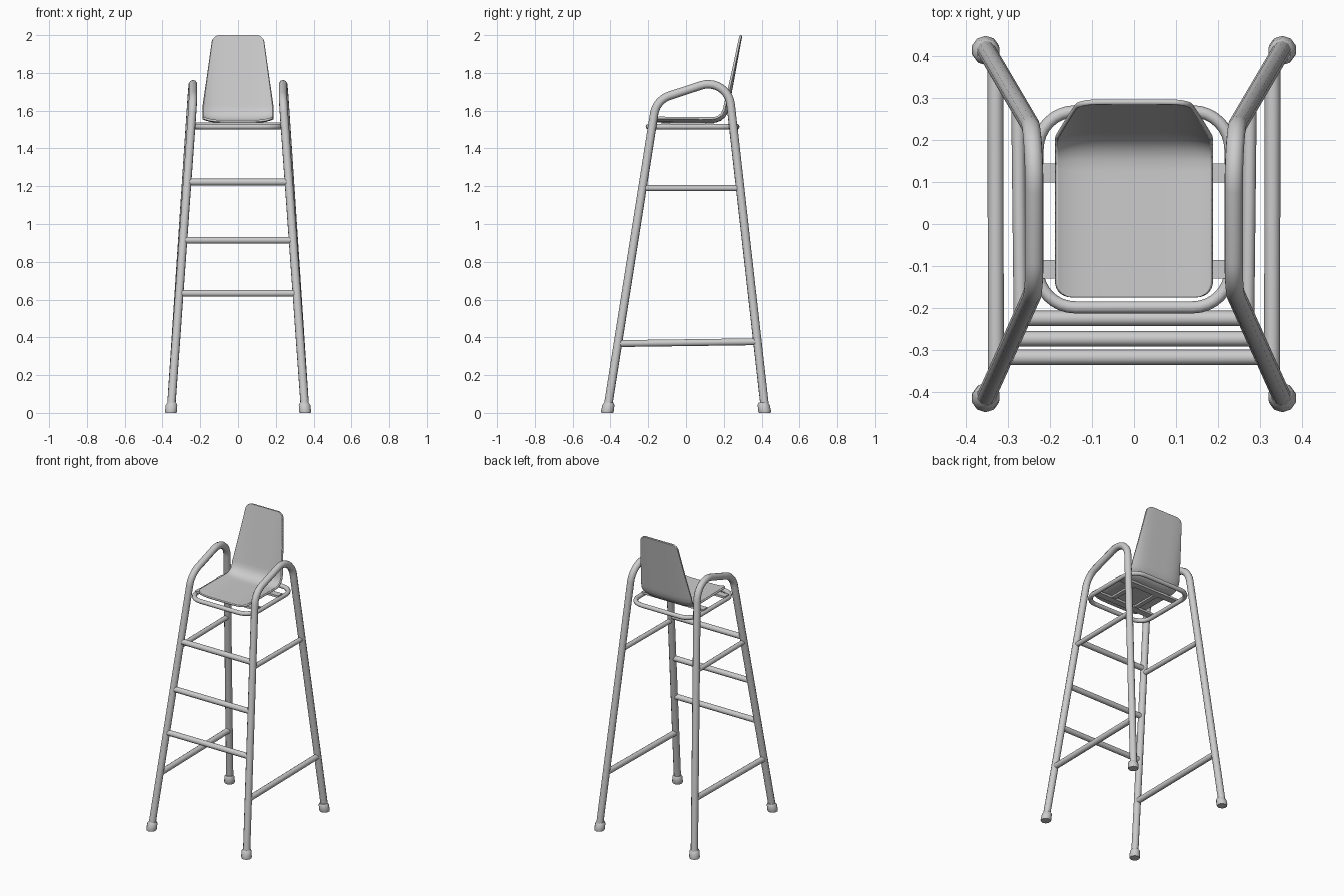
import bpy, bmesh, math
from mathutils import Vector

cube = bpy.data.objects.get("Cube")
if cube:
    bpy.data.objects.remove(cube, do_unlink=True)

grey = bpy.data.materials.new("light_grey")
grey.use_nodes = True
grey.diffuse_color = (0.6, 0.6, 0.6, 1)
grey.node_tree.nodes["Principled BSDF"].inputs["Base Color"].default_value = (0.6, 0.6, 0.6, 1)


def finish(obj, angle=40):
    """Give the part its colour and smooth shading."""
    if not obj.data.materials:
        obj.data.materials.append(grey)
    bpy.ops.object.select_all(action='DESELECT')
    obj.select_set(True)
    bpy.context.view_layer.objects.active = obj
    if obj.type == 'CURVE':
        bpy.ops.object.convert(target='MESH')
        obj = bpy.context.view_layer.objects.active
    bpy.ops.object.shade_smooth_by_angle(angle=math.radians(angle))
    return obj


def add_mesh(name, bm):
    mesh = bpy.data.meshes.new(name)
    bm.to_mesh(mesh)
    bm.free()
    obj = bpy.data.objects.new(name, mesh)
    bpy.context.collection.objects.link(obj)
    return obj


def fillet(points, radius, closed=False, steps=8):
    """Round the corners of a path with arcs."""
    pts = [Vector(p) for p in points]
    out = []
    for i, p in enumerate(pts):
        if not closed and i in (0, len(pts) - 1):
            out.append(p)
            continue
        a = (pts[i - 1] - p).normalized()
        b = (pts[(i + 1) % len(pts)] - p).normalized()
        half = a.angle(b) / 2
        centre = p + (a + b).normalized() * radius / math.sin(half)
        reach = radius / math.tan(half)
        start, end = p + a * reach - centre, p + b * reach - centre
        turn = start.angle(end)
        for k in range(steps + 1):
            t = k / steps
            out.append(centre + (start * math.sin((1 - t) * turn)
                                 + end * math.sin(t * turn)) / math.sin(turn))
    return out


def tube(name, points, radius, closed=False):
    curve = bpy.data.curves.new(name, 'CURVE')
    curve.dimensions = '3D'
    curve.bevel_depth = radius
    curve.bevel_resolution = 3
    curve.use_fill_caps = True
    spline = curve.splines.new('POLY')
    spline.points.add(len(points) - 1)
    for sp, p in zip(spline.points, points):
        sp.co = (*p, 1)
    spline.use_cyclic_u = closed
    obj = bpy.data.objects.new(name, curve)
    bpy.context.collection.objects.link(obj)
    return finish(obj)


def box(name, centre, size):
    bm = bmesh.new()
    bmesh.ops.create_cube(bm, size=1)
    bmesh.ops.scale(bm, vec=size, verts=bm.verts)
    bmesh.ops.translate(bm, vec=centre, verts=bm.verts)
    return finish(add_mesh(name, bm))


def foot(name, x, y):
    """Stubby rubber cap with a rounded shoulder."""
    bm = bmesh.new()
    profile = [(0.031, 0), (0.034, 0.01), (0.032, 0.042), (0.024, 0.054)]
    rings = []
    for r, z in profile:
        rings.append([bm.verts.new((x * (1 - z * 0.2) + r * math.cos(k * math.pi / 5 + math.pi / 2),
                                    y * (1 - z * 0.35) + r * math.sin(k * math.pi / 5 + math.pi / 2), z))
                      for k in range(10)])
    for low, high in zip(rings, rings[1:]):
        for k in range(10):
            n = (k + 1) % 10
            bm.faces.new((low[k], low[n], high[n], high[k]))
    bm.faces.new(rings[0][::-1])
    bm.faces.new(rings[-1])
    return finish(add_mesh(name, bm), 50)


# Key corners of the side frames
FRONT_FOOT = Vector((0.355, -0.417, 0.01))
FRONT_BEND = Vector((0.238, -0.157, 1.656))
BACK_BEND = Vector((0.238, 0.22, 1.78))
BACK_FOOT = Vector((0.355, 0.419, 0.01))


def on_leg(foot_point, bend, z, side=1):
    p = foot_point.lerp(bend, (z - foot_point.z) / (bend.z - foot_point.z))
    return Vector((p.x * side, p.y, p.z))


# Side frames, feet and side rails
for label, side in (("left", 1), ("right", -1)):
    corners = [Vector((p.x * side, p.y, p.z))
               for p in (FRONT_FOOT, FRONT_BEND, BACK_BEND, BACK_FOOT)]
    tube(label + "_leg_and_arm", fillet(corners, 0.12, steps=10), 0.0225)
    foot(label + "_front_foot", 0.355 * side, -0.417)
    foot(label + "_back_foot", 0.355 * side, 0.417)
    for part, z_front, z_back, r in (("upper", 1.19, 1.19, 0.016), ("lower", 0.367, 0.377, 0.019)):
        tube(f"{label}_{part}_side_rail",
             [on_leg(FRONT_FOOT, FRONT_BEND, z_front, side),
              on_leg(BACK_FOOT, BACK_BEND, z_back, side)], r)

# Ladder rungs across the front legs
for i, z in enumerate((0.633, 0.914, 1.222)):
    tube(f"front_rung_{i + 1}", [on_leg(FRONT_FOOT, FRONT_BEND, z, s) for s in (-1, 1)], 0.0185)

# Rounded ring that carries the seat
ring = [(-0.23, -0.199, 1.515), (0.23, -0.199, 1.515), (0.23, 0.269, 1.515), (-0.23, 0.269, 1.515)]
tube("seat_ring", fillet(ring, 0.09, closed=True), 0.0145, closed=True)

# Flat straps under the seat
for label, y in (("front", -0.108), ("back", 0.122)):
    box(label + "_seat_strap", (0, y, 1.53), (0.46, 0.045, 0.014))
for label, x in (("left", 0.09), ("right", -0.09)):
    box(label + "_seat_runner", (x, 0.007, 1.531), (0.03, 0.23, 0.012))


# Moulded seat shell
def seat_shell():
    path = fillet([(0, -0.175, 1.55), (0, 0.203, 1.546), (0, 0.286, 2.0)], 0.075, steps=12)
    lengths = [0]
    for a, b in zip(path, path[1:]):
        lengths.append(lengths[-1] + (b - a).length)
    total = lengths[-1]
    rows, cols, corner = 48, 20, 0.035
    bm = bmesh.new()
    grid = []
    for i in range(rows + 1):
        s = total * (0.5 - 0.5 * math.cos(math.pi * i / rows))
        k = next((j for j in range(len(path) - 1) if lengths[j + 1] >= s), len(path) - 2)
        p = path[k].lerp(path[k + 1], (s - lengths[k]) / (lengths[k + 1] - lengths[k]))
        # normal blended over neighbouring segments
        along = (path[min(k + 2, len(path) - 1)] - path[max(k - 1, 0)]).normalized()
        if k in (0, len(path) - 2):
            along = (path[k + 1] - path[k]).normalized()
        normal = Vector((0, -along.z, along.y))
        width = 0.183 - max(0, p.z - 1.62) * 0.132
        gap = min(s, total - s)
        if gap < corner:
            width -= corner - math.sqrt(corner ** 2 - (corner - gap) ** 2)
        row = []
        for j in range(cols + 1):
            u = math.sin((j / cols - 0.5) * math.pi)
            curl = 0.017 * abs(u * width / 0.18) ** 5
            row.append(bm.verts.new(p + Vector((u * width, 0, 0)) + normal * curl))
        grid.append(row)
    for a, b in zip(grid, grid[1:]):
        for j in range(cols):
            bm.faces.new((a[j], a[j + 1], b[j + 1], b[j]))
    obj = add_mesh("seat", bm)
    thick = obj.modifiers.new("thickness", 'SOLIDIFY')
    thick.thickness = 0.012
    thick.offset = -1
    finish(obj, 45)


seat_shell()
